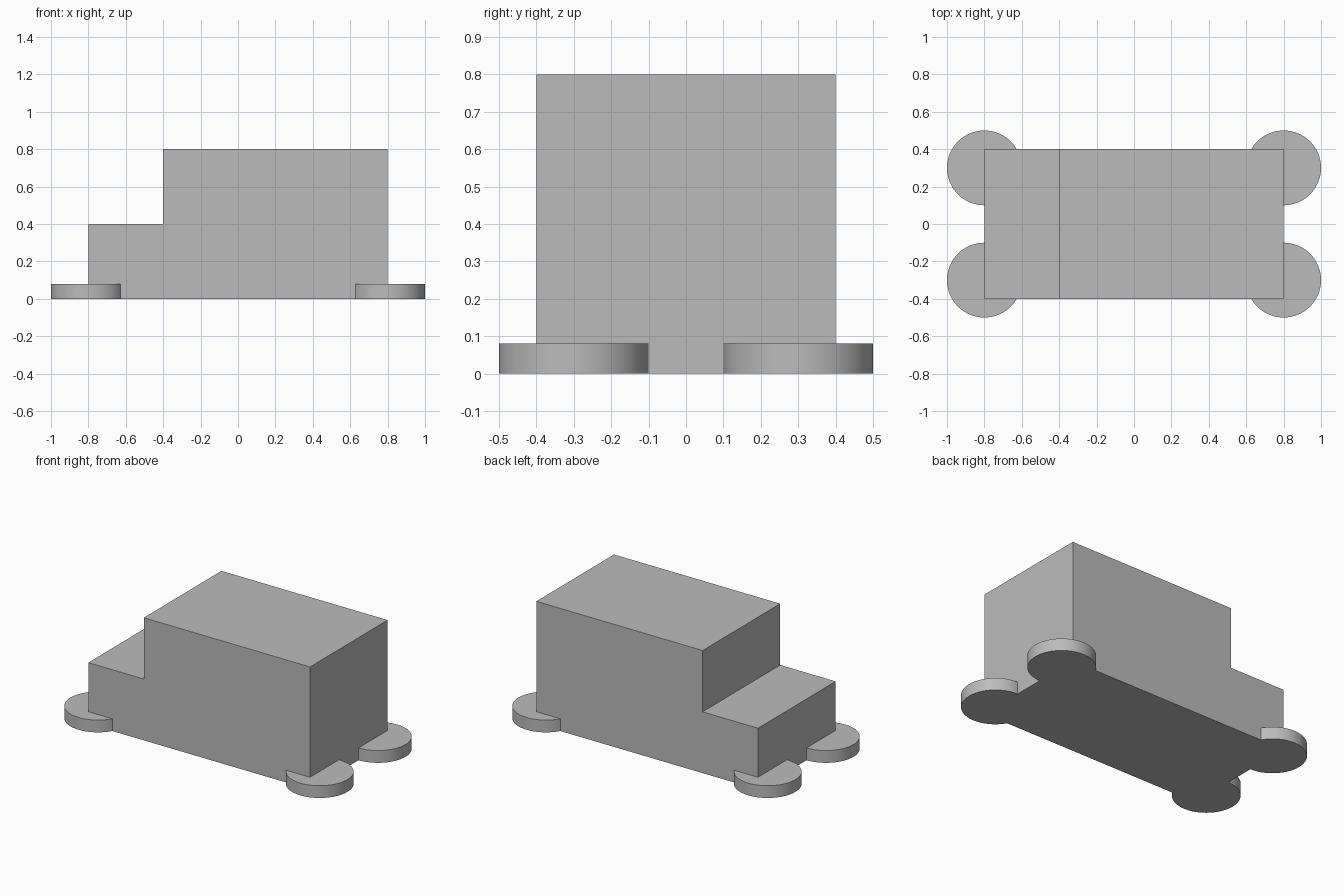
import bpy
import bmesh
import math

cube = bpy.data.objects.get("Cube")
if cube:
    bpy.data.objects.remove(cube, do_unlink=True)

# Single plain grey
grey = bpy.data.materials.new("grey")
grey.use_nodes = True
colour = (0.5, 0.5, 0.5, 1)
grey.diffuse_color = colour
grey.node_tree.nodes["Principled BSDF"].inputs["Base Color"].default_value = colour

# Body: stepped side profile with a low hood, extruded across the width
profile = [(-0.8, 0), (0.8, 0), (0.8, 0.8), (-0.4, 0.8), (-0.4, 0.4), (-0.8, 0.4)]
half_width = 0.4
bm = bmesh.new()
side = bm.faces.new([bm.verts.new((x, -half_width, z)) for x, z in profile])
extruded = bmesh.ops.extrude_face_region(bm, geom=[side], use_keep_orig=True)
moved = [v for v in extruded["geom"] if isinstance(v, bmesh.types.BMVert)]
bmesh.ops.translate(bm, verts=moved, vec=(0, 2 * half_width, 0))
bmesh.ops.recalc_face_normals(bm, faces=bm.faces)
mesh = bpy.data.meshes.new("body")
bm.to_mesh(mesh)
bm.free()
mesh.materials.append(grey)
body = bpy.data.objects.new("body", mesh)
bpy.context.collection.objects.link(body)


# Wheels: flat discs lying at the four corners
def add_wheel(name, x, y, radius=0.2, height=0.08):
    bpy.ops.mesh.primitive_cylinder_add(
        vertices=64, radius=radius, depth=height, location=(x, y, height / 2))
    wheel = bpy.context.object
    wheel.name = name
    wheel.data.materials.append(grey)
    bpy.ops.object.shade_smooth_by_angle(angle=math.radians(30))


for x, x_name in ((-0.8, "right"), (0.8, "left")):
    for y, y_name in ((-0.3, "front"), (0.3, "back")):
        add_wheel(f"{y_name}_{x_name}_wheel", x, y)
